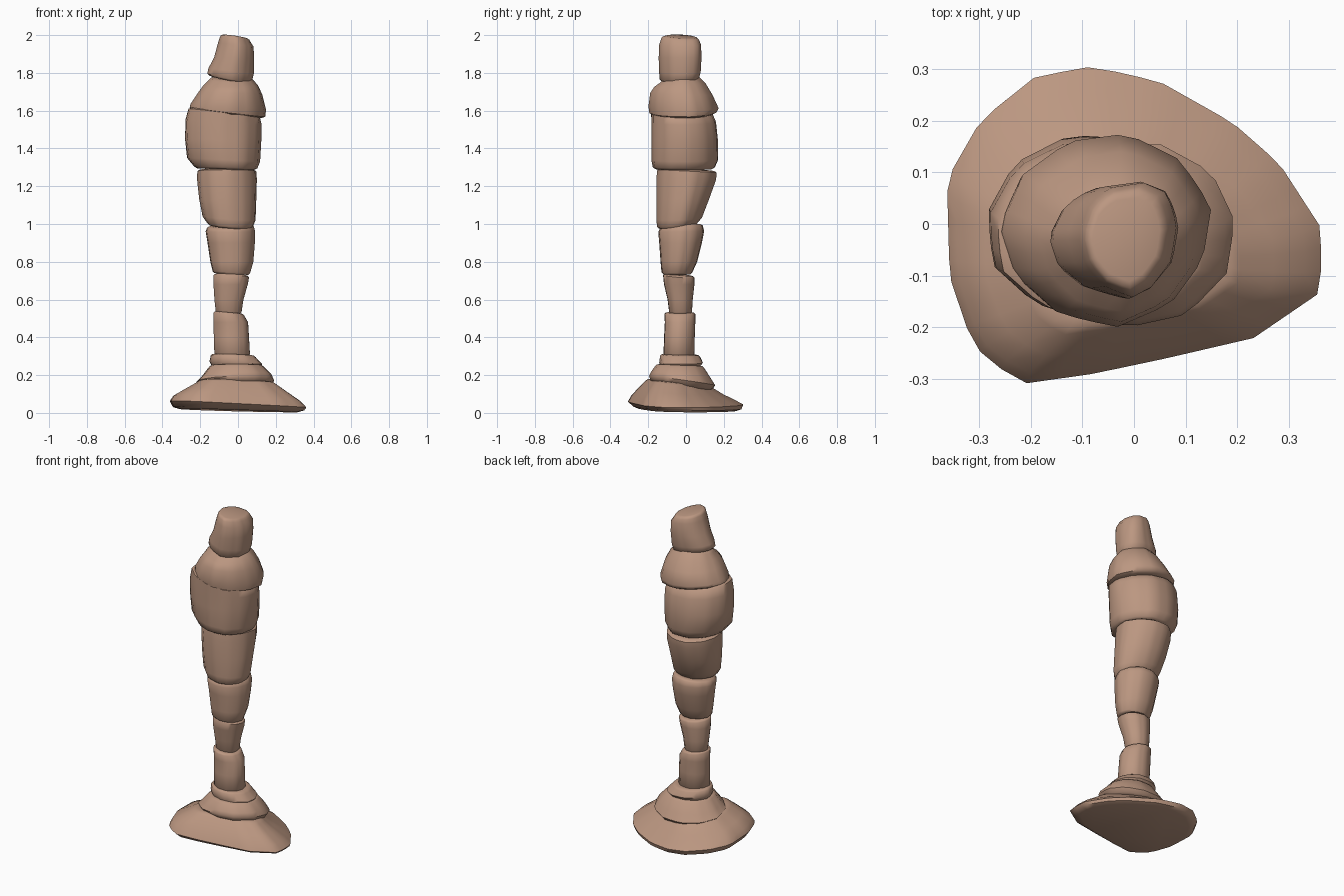
import bpy, bmesh, math, random

random.seed(4)
N = 30

clay = bpy.data.materials.new("clay")
clay.diffuse_color = (0.5, 0.31, 0.22, 1)


def resample(pts, n):
    """Even angular samples of a closed outline, normalised to -1..1."""
    xs, ys = [p[0] for p in pts], [p[1] for p in pts]
    cx, cy = (min(xs) + max(xs)) / 2, (min(ys) + max(ys)) / 2
    hx, hy = (max(xs) - min(xs)) / 2, (max(ys) - min(ys)) / 2
    q = [((x - cx) / hx, (y - cy) / hy) for x, y in pts]
    out = []
    for i in range(n):
        a = 2 * math.pi * i / n
        dx, dy = math.cos(a), math.sin(a)
        for (x0, y0), (x1, y1) in zip(q, q[1:] + q[:1]):
            ex, ey = x1 - x0, y1 - y0
            det = ex * dy - ey * dx
            if abs(det) < 1e-9:
                continue
            t = (ex * y0 - ey * x0) / det
            s = (dx * y0 - dy * x0) / det
            if t > 0 and -1e-6 <= s <= 1 + 1e-6:
                out.append((dx * t, dy * t))
                break
    return out


def lumpy_round(seed_amp=0.03):
    """Slightly irregular hand-cut oval with about eleven soft sides."""
    ph = random.random()
    pts = []
    for i in range(11):
        a = 2 * math.pi * (i + ph) / 11
        r = 1 + random.uniform(-seed_amp, seed_amp)
        pts.append((r * math.cos(a), r * math.sin(a)))
    return resample(pts, N)


def segment(name, outline, rings, bottom_cap=0.01, top_cap=0.01):
    """Loft rings (z, x0, x1, y0, y1, rise along x, rise along y) and cap both ends."""
    bm = bmesh.new()

    def ring(r, scale=1.0, dz=0.0):
        z, x0, x1, y0, y1, tx, ty = r
        loop = []
        for u, v in outline:
            u, v = u * scale, v * scale
            loop.append(bm.verts.new(((x0 + x1) / 2 + u * (x1 - x0) / 2,
                                      (y0 + y1) / 2 + v * (y1 - y0) / 2,
                                      z + dz + u * tx / 2 + v * ty / 2)))
        return loop

    loops = [ring(rings[0], 0.9, -bottom_cap)]
    loops += [ring(r) for r in rings]
    loops += [ring(rings[-1], 0.93, top_cap * 0.7), ring(rings[-1], 0.8, top_cap)]
    n = len(outline)
    for a, b in zip(loops, loops[1:]):
        for i in range(n):
            j = (i + 1) % n
            bm.faces.new((a[i], a[j], b[j], b[i]))
    bm.faces.new(loops[0][::-1])
    bm.faces.new(loops[-1])
    bmesh.ops.recalc_face_normals(bm, faces=bm.faces)
    me = bpy.data.meshes.new(name)
    bm.to_mesh(me)
    bm.free()
    ob = bpy.data.objects.new(name, me)
    bpy.context.collection.objects.link(ob)
    me.materials.append(clay)
    bpy.ops.object.select_all(action='DESELECT')
    ob.select_set(True)
    bpy.context.view_layer.objects.active = ob
    bpy.ops.object.shade_smooth_by_angle(angle=math.radians(50))
    return ob


# Wide foot
foot = resample([(-.36, .09), (-.295, .205), (-.19, .29), (-.08, .31), (.05, .28),
                 (.19, .2), (.28, .12), (.36, -.005), (.36, -.13), (.23, -.22),
                 (.06, -.26), (-.08, -.29), (-.22, -.31), (-.31, -.235), (-.355, -.1)], 45)
segment("foot", foot, [
    (.022, -.345, .35, -.28, .295, -.02, -.01),
    (.045, -.362, .362, -.31, .305, -.035, -.01),
    (.075, -.345, .33, -.29, .26, -.03, -.02),
    (.11, -.29, .27, -.255, .2, -.02, -.03),
    (.15, -.225, .205, -.215, .14, -.01, -.035)], 0.01, 0.015)

# Stepped collars above the foot
segment("lower_collar", lumpy_round(), [
    (.15, -.21, .18, -.19, .14, 0, -.045),
    (.17, -.225, .195, -.2, .155, .01, -.05),
    (.2, -.195, .18, -.19, .13, .01, -.03),
    (.245, -.155, .14, -.165, .095, 0, -.01)])
segment("upper_collar", lumpy_round(), [
    (.245, -.14, .12, -.135, .075, -.01, 0),
    (.265, -.152, .13, -.145, .09, -.015, 0),
    (.3, -.145, .095, -.14, .075, -.01, -.005)])

# Slim stem
segment("lower_stem", lumpy_round(), [
    (.31, -.125, .065, -.12, .045, 0, 0),
    (.4, -.128, .06, -.117, .047, 0, 0),
    (.48, -.13, .055, -.113, .05, 0, 0),
    (.522, -.13, .035, -.115, .05, -.015, 0)])
segment("upper_stem", lumpy_round(), [
    (.535, -.118, .02, -.09, .032, 0, 0),
    (.6, -.125, .03, -.098, .036, 0, 0),
    (.68, -.13, .053, -.117, .045, 0, 0),
    (.722, -.13, .06, -.122, .045, -.01, -.015)])

# Swelling body blocks
segment("lower_body", lumpy_round(), [
    (.745, -.135, .065, -.13, .035, -.01, 0),
    (.8, -.147, .082, -.135, .06, 0, 0),
    (.9, -.162, .09, -.142, .085, 0, 0),
    (.96, -.172, .092, -.147, .097, 0, .005),
    (.982, -.165, .085, -.14, .09, .01, .02)])
segment("middle_body", lumpy_round(), [
    (.995, -.165, .08, -.155, .06, -.02, .02),
    (1.03, -.19, .093, -.16, .085, -.02, .01),
    (1.13, -.208, .097, -.16, .122, 0, 0),
    (1.24, -.22, .1, -.16, .16, 0, -.01),
    (1.28, -.218, .097, -.155, .162, 0, -.015)])
segment("upper_body", lumpy_round(), [
    (1.3, -.235, .105, -.18, .155, -.01, 0),
    (1.34, -.272, .12, -.188, .172, -.02, 0),
    (1.45, -.283, .127, -.188, .17, 0, 0),
    (1.54, -.28, .128, -.188, .16, -.03, 0),
    (1.585, -.265, .12, -.188, .142, -.05, -.01)])

# Rounded shoulder and tapered neck
segment("shoulder", lumpy_round(), [
    (1.592, -.26, .145, -.195, .165, -.05, .005),
    (1.62, -.255, .15, -.2, .175, -.03, -.01),
    (1.69, -.215, .13, -.19, .142, -.01, -.01),
    (1.735, -.185, .105, -.17, .105, 0, .02),
    (1.765, -.155, .075, -.135, .07, 0, .03)])
neck = resample([(-.17, -.02), (-.14, .04), (-.09, .07), (0, .08), (.06, .06), (.085, 0),
                 (.07, -.07), (.02, -.12), (-.03, -.14), (-.1, -.12), (-.15, -.08)], N)
segment("neck", neck, [
    (1.775, -.165, .075, -.14, .07, -.045, .015),
    (1.81, -.16, .085, -.143, .078, -.03, 0),
    (1.88, -.13, .087, -.145, .082, 0, 0),
    (1.95, -.108, .083, -.142, .08, -.02, 0),
    (1.978, -.098, .067, -.132, .072, -.025, -.01)], 0.01, 0.015)
